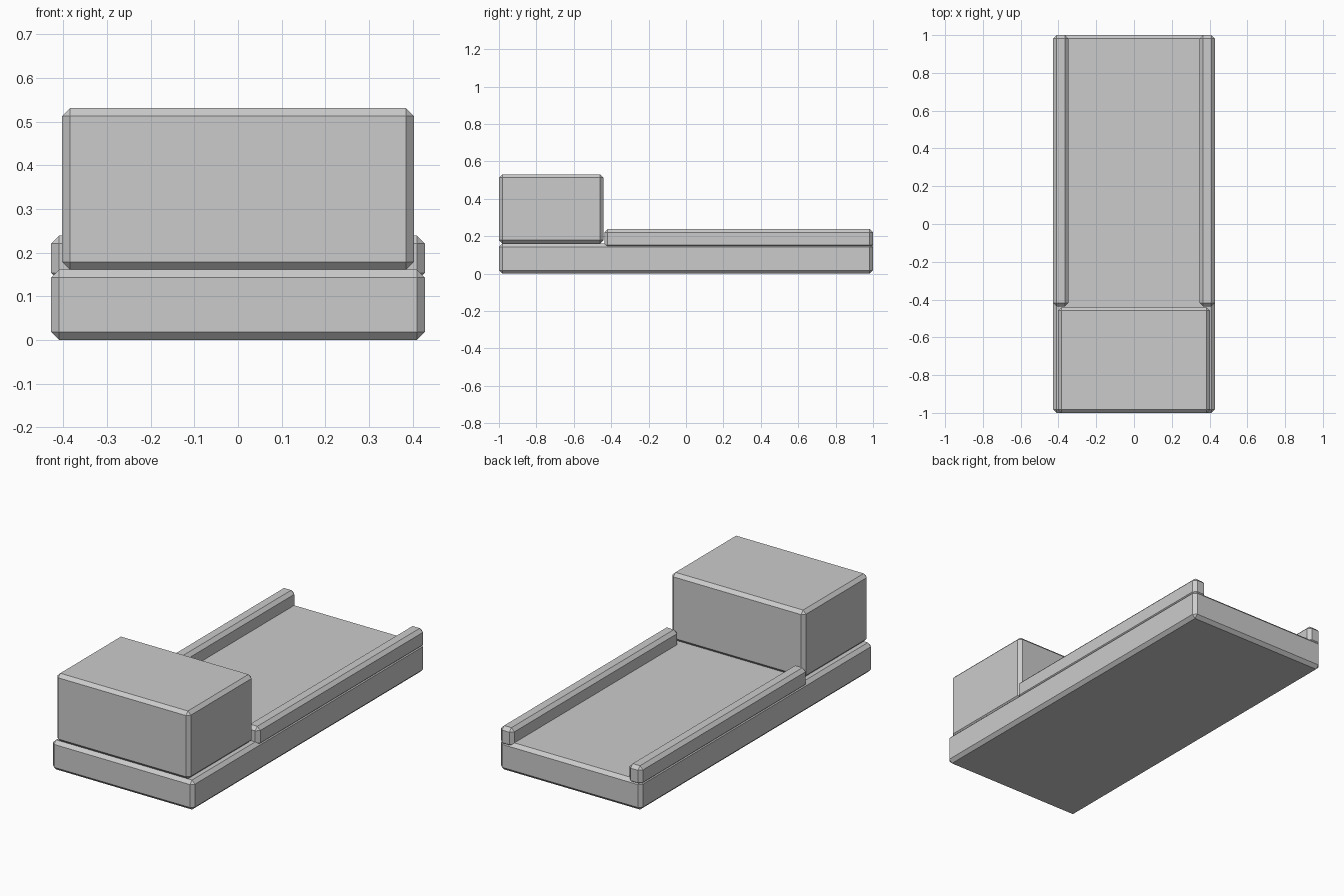
import bpy, bmesh
from mathutils import Vector

if "Cube" in bpy.data.objects:
    bpy.data.objects.remove(bpy.data.objects["Cube"])


def chamfered_box(name, lo, hi, chamfer=0.018):
    """Box between two corners with flat single-segment chamfers."""
    lo, hi = Vector(lo), Vector(hi)
    bm = bmesh.new()
    bmesh.ops.create_cube(bm, size=1)
    bmesh.ops.scale(bm, vec=hi - lo, verts=bm.verts)
    bmesh.ops.bevel(bm, geom=bm.edges[:], offset=chamfer, segments=1,
                    affect='EDGES', offset_type='OFFSET')
    mesh = bpy.data.meshes.new(name)
    bm.to_mesh(mesh)
    bm.free()
    obj = bpy.data.objects.new(name, mesh)
    obj.location = (lo + hi) / 2
    bpy.context.collection.objects.link(obj)
    return obj


# Flat bed slab
chamfered_box("bed", (-0.428, -1, 0), (0.428, 1, 0.161))

# Block at the front end
chamfered_box("front_block", (-0.403, -1, 0.161), (0.403, -0.441, 0.531))

# Side rails, slightly sunk into the bed
for side, x0, x1 in (("left", -0.428, -0.348), ("right", 0.348, 0.428)):
    chamfered_box(side + "_rail", (x0, -0.437, 0.135), (x1, 1, 0.239))
